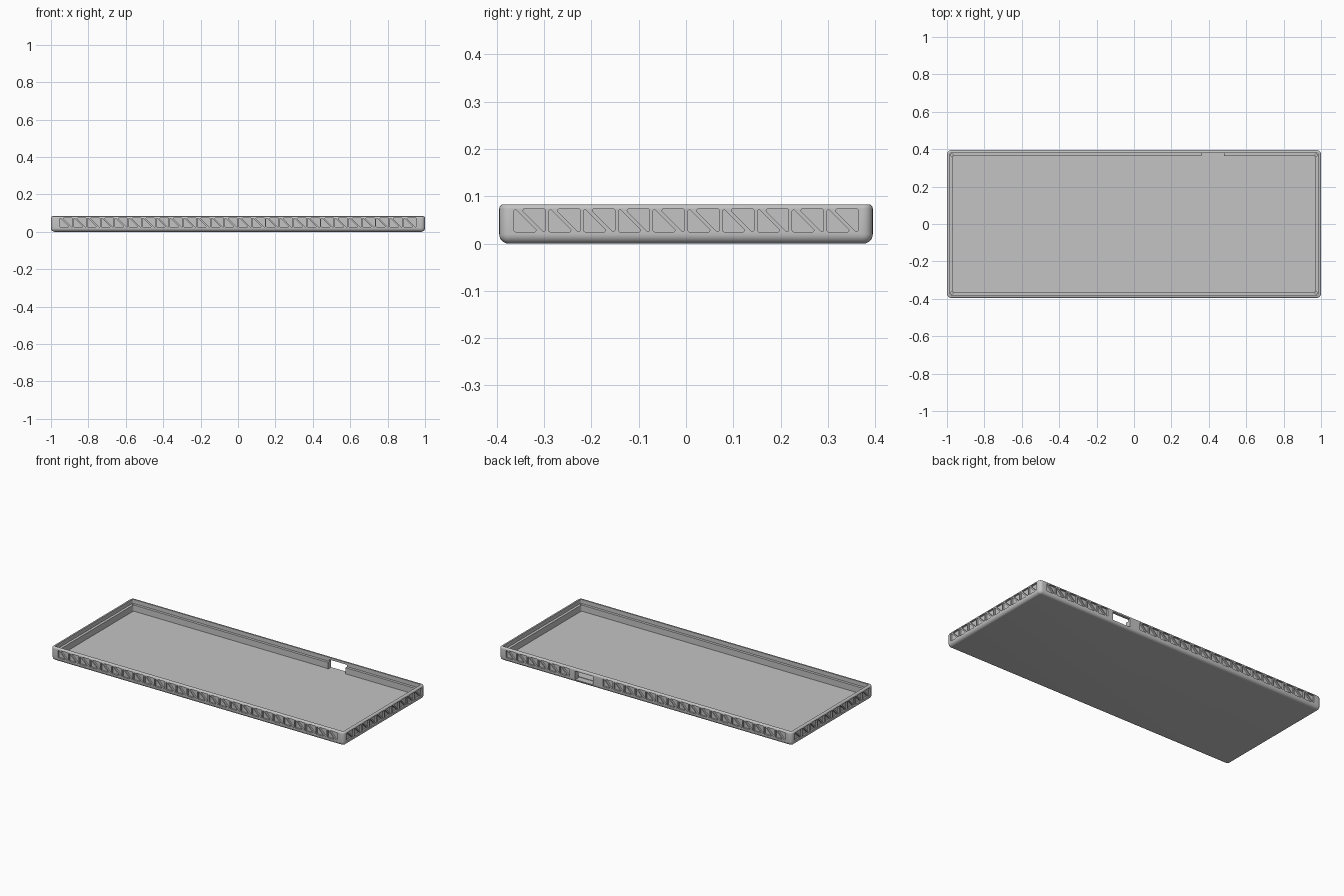
import bpy, bmesh, math
from mathutils import Vector, Matrix

if "Cube" in bpy.data.objects:
    bpy.data.objects.remove(bpy.data.objects["Cube"], do_unlink=True)

HALF_X, HALF_Y, TOP = 1.0, 0.395, 0.083

grey = bpy.data.materials.new("plain grey")
grey.use_nodes = True
grey.diffuse_color = (0.55, 0.55, 0.55, 1)
grey.node_tree.nodes["Principled BSDF"].inputs["Base Color"].default_value = (0.55, 0.55, 0.55, 1)


def make_object(name, bm):
    bmesh.ops.recalc_face_normals(bm, faces=bm.faces)
    mesh = bpy.data.meshes.new(name)
    bm.to_mesh(mesh)
    bm.free()
    mesh.materials.append(grey)
    obj = bpy.data.objects.new(name, mesh)
    bpy.context.collection.objects.link(obj)
    return obj


def rounded_rectangle(inset, z, steps=5):
    """Plan outline of the case, drawn in from the outer edge."""
    r = max(0.022 - inset, 0.006)
    points = []
    for quarter, (sx, sy) in enumerate([(1, 1), (-1, 1), (-1, -1), (1, -1)]):
        for i in range(steps + 1):
            a = math.pi / 2 * (quarter + i / steps)
            points.append((sx * (HALF_X - inset - r) + r * math.cos(a),
                           sy * (HALF_Y - inset - r) + r * math.sin(a), z))
    return points


def loft(bm, rings):
    rings = [[bm.verts.new(p) for p in ring] for ring in rings]
    for low, high in zip(rings, rings[1:]):
        for i in range(len(low)):
            j = (i + 1) % len(low)
            bm.faces.new((low[i], low[j], high[j], high[i]))
    bm.faces.new(rings[0])
    bm.faces.new(rings[-1])


def arc(radius, centre_z, start, steps):
    """Edge rounding as (inset, height) pairs."""
    return [(radius - radius * math.cos(start + math.pi / 2 * i / steps),
             centre_z + radius * math.sin(start + math.pi / 2 * i / steps))
            for i in range(steps + 1)]


# Tray: rounded outside, thin rim, inner ledge and floor
profile = arc(0.02, 0.02, -math.pi / 2, 6) + arc(0.009, TOP - 0.009, 0, 4)
profile += [(0.016, TOP), (0.016, 0.058), (0.032, 0.058), (0.032, 0.02)]
bm = bmesh.new()
loft(bm, [rounded_rectangle(inset, z) for inset, z in profile])
tray = make_object("tray", bm)


def rounded_triangle(corners, r=0.003, steps=3):
    a, b, c = [Vector(p) for p in corners]
    la, lb, lc = (b - c).length, (c - a).length, (a - b).length
    centre = (a * la + b * lb + c * lc) / (la + lb + lc)
    inradius = abs((b - a).cross(c - a)) / (la + lb + lc)
    points = []
    for prev, p, nxt in ((c, a, b), (a, b, c), (b, c, a)):
        core = centre + (p - centre) * (1 - r / inradius)
        d1, d2 = (p - prev).normalized(), (nxt - p).normalized()
        n1, n2 = Vector((d1.y, -d1.x)), Vector((d2.y, -d2.x))
        for i in range(steps + 1):
            points.append(core + r * n1.lerp(n2, i / steps).normalized())
    return points


# Truss pockets: a pair of triangles repeated round all four sides
PITCH, LOW, DEPTH = 0.0735, 0.025, 0.01
lower = rounded_triangle([(0, 0), (0.051, 0), (0, 0.051)])
upper = rounded_triangle([(0.066, -0.004), (0.066, 0.048), (0.014, 0.048)])
PORT_MIN, PORT_MAX = 0.36, 0.48
bm = bmesh.new()
for side in range(4):
    long_side = side % 2 == 0
    count, reach = (26, HALF_Y) if long_side else (10, HALF_X)
    turn = Matrix.Rotation(side * math.pi / 2, 3, "Z")
    for cell in range(count):
        start = (cell - count / 2) * PITCH + 0.004
        if side == 2 and -start > PORT_MIN - 0.005 and -start - 0.066 < PORT_MAX + 0.005:
            continue
        for outline in (lower, upper):
            loft(bm, [[turn @ Vector((start + p.x, -reach + depth, LOW + p.y))
                       for p in outline] for depth in (DEPTH, -0.02)])
pockets = make_object("truss_cutter", bm)

# Cable opening through the back wall, under the rim
bm = bmesh.new()
loft(bm, [[(x, y, z) for x, y in ((PORT_MIN, 0.355), (PORT_MAX, 0.355),
                                  (PORT_MAX, 0.45), (PORT_MIN, 0.45))]
          for z in (0.017, 0.069)])
port = make_object("port_cutter", bm)

# Small pin holes in the ledge corners
bm = bmesh.new()
for sx in (-1, 1):
    for sy in (-1, 1):
        place = Matrix.Translation((sx * (HALF_X - 0.026), sy * (HALF_Y - 0.026), 0.055))
        bmesh.ops.create_cone(bm, cap_ends=True, segments=16, radius1=0.006,
                              radius2=0.006, depth=0.03, matrix=place)
pins = make_object("pin_cutter", bm)

bpy.ops.object.select_all(action="DESELECT")
tray.select_set(True)
bpy.context.view_layer.objects.active = tray
for cutter in (pockets, port, pins):
    cutter.hide_render = True
    mod = tray.modifiers.new(cutter.name, "BOOLEAN")
    mod.operation, mod.solver, mod.object = "DIFFERENCE", "EXACT", cutter
    bpy.ops.object.modifier_apply(modifier=mod.name)
    bpy.data.objects.remove(cutter, do_unlink=True)
bpy.ops.object.shade_smooth_by_angle(angle=math.radians(30))
